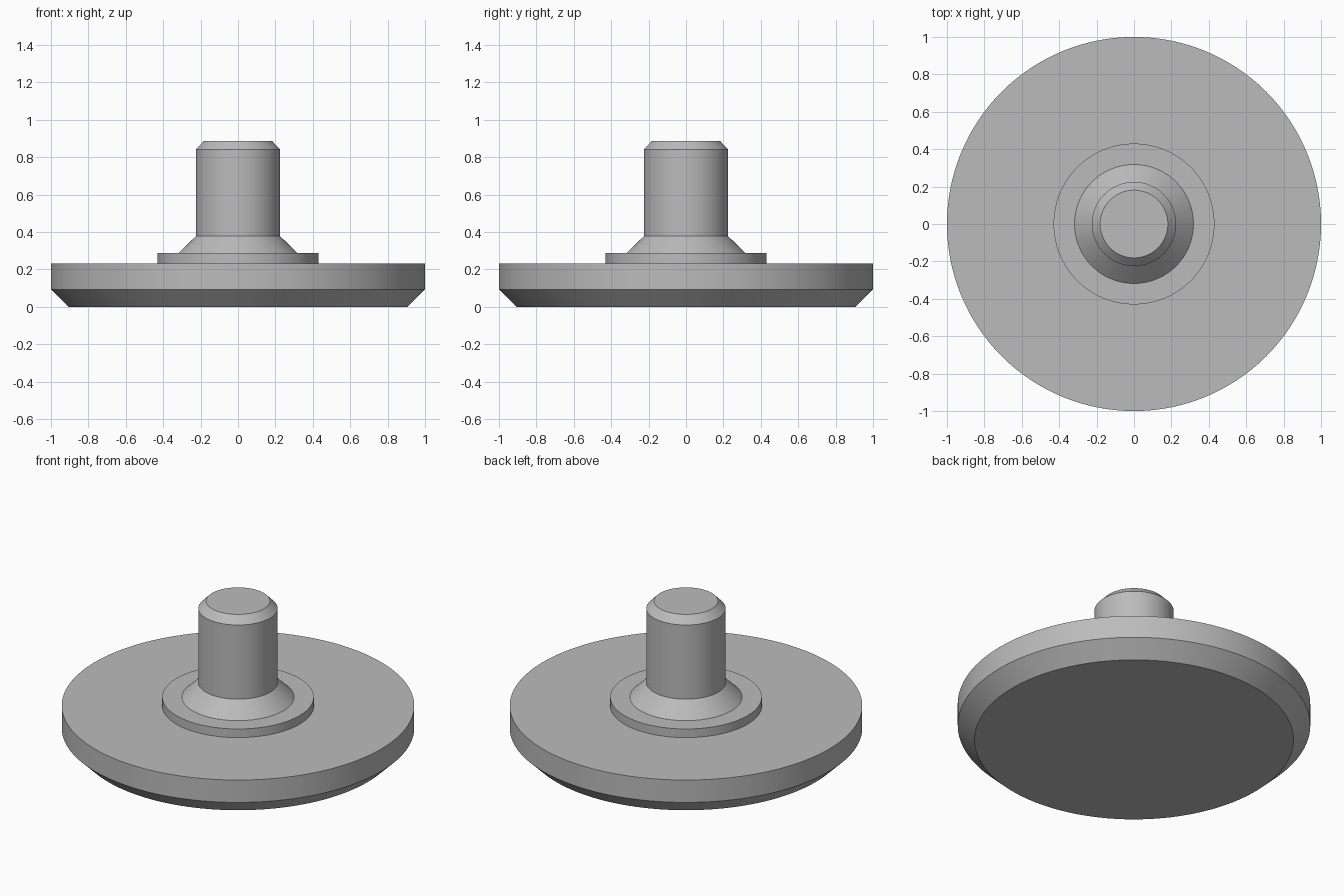
import bpy, bmesh, math

if "Cube" in bpy.data.objects:
    bpy.data.objects.remove(bpy.data.objects["Cube"])

SIDES = 128

steel = bpy.data.materials.new("plain grey")
steel.diffuse_color = (0.5, 0.5, 0.5, 1)
steel.use_nodes = True
steel.node_tree.nodes["Principled BSDF"].inputs["Base Color"].default_value = steel.diffuse_color


def turned(name, profile, cap_bottom=False, cap_top=False):
    """Turn a (radius, height) profile around z, with optional flat end caps."""
    bm = bmesh.new()
    rings = []
    for r, z in profile:
        rings.append([bm.verts.new((r * math.cos(2 * math.pi * i / SIDES),
                                    r * math.sin(2 * math.pi * i / SIDES), z))
                      for i in range(SIDES)])
    for low, high in zip(rings, rings[1:]):
        for i in range(SIDES):
            j = (i + 1) % SIDES
            bm.faces.new((low[i], low[j], high[j], high[i]))
    if cap_bottom:
        bm.faces.new(rings[0][::-1])
    if cap_top:
        bm.faces.new(rings[-1])
    mesh = bpy.data.meshes.new(name)
    bm.to_mesh(mesh)
    bm.free()
    mesh.materials.append(steel)
    obj = bpy.data.objects.new(name, mesh)
    bpy.context.collection.objects.link(obj)
    bpy.ops.object.select_all(action='DESELECT')
    obj.select_set(True)
    bpy.context.view_layer.objects.active = obj
    bpy.ops.object.shade_smooth_by_angle(angle=math.radians(30))
    return obj


# Wide disc with a chamfered underside, open where the collar sits
turned("base_disc", [(0.905, 0), (1, 0.093), (1, 0.233), (0.43, 0.233)], cap_bottom=True)
# Thin raised collar
turned("collar", [(0.43, 0.233), (0.43, 0.287), (0.318, 0.287)])
# Conical flare between collar and shaft
turned("flare", [(0.318, 0.287), (0.225, 0.378)])
# Upright shaft with a chamfered tip
turned("shaft", [(0.225, 0.378), (0.225, 0.842), (0.181, 0.888)], cap_top=True)
